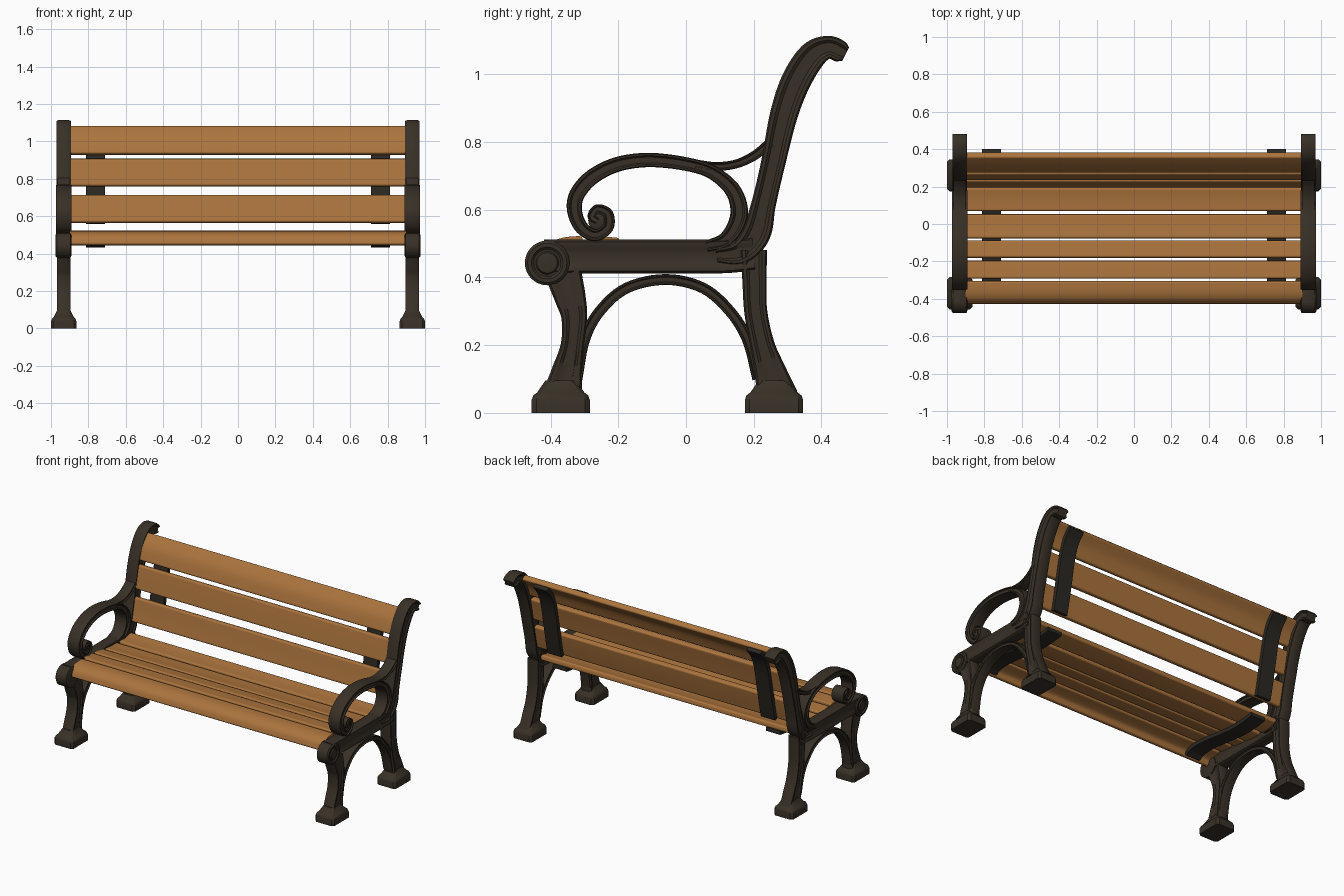
import bpy, bmesh, math
from mathutils import Vector

if "Cube" in bpy.data.objects:
    bpy.data.objects.remove(bpy.data.objects["Cube"])


def material(name, rgb):
    m = bpy.data.materials.new(name)
    m.diffuse_color = (*rgb, 1)
    m.use_nodes = True
    m.node_tree.nodes["Principled BSDF"].inputs["Base Color"].default_value = m.diffuse_color
    return m


IRON = material("dark bronze iron", (0.040, 0.030, 0.020))
STRAP = material("black strap", (0.024, 0.021, 0.016))
WOOD = material("warm wood", (0.41, 0.175, 0.047))
CX = 0.932  # centre of the right-hand frame


def finish(name, bm, mat, mirror=True):
    bmesh.ops.recalc_face_normals(bm, faces=bm.faces[:])
    me = bpy.data.meshes.new(name)
    bm.to_mesh(me)
    bm.free()
    me.materials.append(mat)
    ob = bpy.data.objects.new(name, me)
    bpy.context.collection.objects.link(ob)
    if mirror:
        ob.modifiers.new("mirror", 'MIRROR')
    return ob


def smooth_path(pts, steps=6):
    """Catmull-Rom through tuples of any size."""
    p = [Vector(q) for q in pts]
    p = [2 * p[0] - p[1]] + p + [2 * p[-1] - p[-2]]
    out = []
    for i in range(1, len(p) - 2):
        a, b, c, d = p[i - 1:i + 3]
        for s in range(steps):
            t = s / steps
            out.append(0.5 * (2 * b + (c - a) * t + (2 * a - 5 * b + 4 * c - d) * t * t
                              + (3 * b - a - 3 * c + d) * t ** 3))
    return out + [p[-2]]


def normals(path):
    res = []
    for i in range(len(path)):
        t = path[min(i + 1, len(path) - 1)] - path[max(i - 1, 0)]
        n = Vector((-t[1], t[0]))
        res.append(n.normalized())
    return res


# Cast-iron cross-section: raised rims with a sunken web on both faces
HALF = [(1, .7), (.86, 1), (.62, 1), (.4, .8), (-.4, .8), (-.62, 1), (-.86, 1), (-1, .7)]
SECTION = HALF + [(n, -x) for n, x in reversed(HALF)]


def casting(name, pts, thick):
    """Sweep the section along (y, z, half width) points."""
    path = smooth_path(pts)
    bm = bmesh.new()
    rings = []
    for p, n in zip(path, normals(path)):
        rings.append([bm.verts.new((CX + x * thick, p[0] + n.x * p[2] * k, p[1] + n.y * p[2] * k))
                      for k, x in SECTION])
    m = len(SECTION)
    for a, b in zip(rings, rings[1:]):
        for i in range(m):
            bm.faces.new((a[i], a[(i + 1) % m], b[(i + 1) % m], b[i]))
    bm.faces.new(rings[0])
    bm.faces.new(rings[-1])
    return finish(name, bm, IRON)


def lathe(name, y, z, profile, seg=32):
    """Revolve (x offset, radius) around an x-axis line."""
    bm = bmesh.new()
    rings = [[bm.verts.new((CX + dx, y + r * math.cos(math.tau * i / seg), z + r * math.sin(math.tau * i / seg)))
              for i in range(seg)] for dx, r in profile]
    for a, b in zip(rings, rings[1:]):
        for i in range(seg):
            j = (i + 1) % seg
            bm.faces.new((a[i], a[j], b[j], b[i]))
    bm.faces.new(rings[0])
    bm.faces.new(rings[-1])
    return finish(name, bm, IRON)


def plank(name, pts, half, x0, x1, mat, mirror=False, bevel=0.009):
    """Curved board: (y, z) centreline thickened and extruded along x."""
    path = smooth_path(pts, 5)
    ns = normals(path)
    outline = [p + n * half for p, n in zip(path, ns)]
    outline += [p - n * half for p, n in reversed(list(zip(path, ns)))]
    bm = bmesh.new()
    a = [bm.verts.new((x0, *p)) for p in outline]
    b = [bm.verts.new((x1, *p)) for p in outline]
    bm.faces.new(a)
    bm.faces.new(b)
    for i in range(len(a)):
        j = (i + 1) % len(a)
        bm.faces.new((a[i], a[j], b[j], b[i]))
    bmesh.ops.recalc_face_normals(bm, faces=bm.faces[:])
    long_edges = [e for e in bm.edges if e.calc_face_angle(0) > 0.8
                  and abs(e.verts[0].co.x - e.verts[1].co.x) > 0.01]
    bmesh.ops.bevel(bm, geom=long_edges, offset=bevel, segments=3, profile=0.5, affect='EDGES')
    return finish(name, bm, mat, mirror)


# Legs
casting("front_leg", [(-.365, .05, .06), (-.352, .12, .046), (-.336, .2, .034), (-.33, .28, .038),
                      (-.342, .34, .046), (-.365, .42, .055)], .037)
casting("rear_leg", [(.268, .05, .062), (.25, .12, .047), (.226, .2, .036), (.206, .3, .034),
                     (.202, .4, .036), (.2, .48, .04)], .037)

# Flared feet
for label, fy in (("front_foot", -.37), ("rear_foot", .26)):
    bm = bmesh.new()
    rings = []
    for z, hx, hy in ((0, .068, .086), (.038, .068, .086), (.052, .062, .081), (.06, .054, .07), (.095, .036, .046)):
        c = .014
        ring = [(hx, hy - c), (hx - c, hy), (c - hx, hy), (-hx, hy - c),
                (-hx, c - hy), (c - hx, -hy), (hx - c, -hy), (hx, c - hy)]
        rings.append([bm.verts.new((CX + x, fy + y, z)) for x, y in ring])
    for a, b in zip(rings, rings[1:]):
        for i in range(8):
            bm.faces.new((a[i], a[(i + 1) % 8], b[(i + 1) % 8], b[i]))
    bm.faces.new(rings[0])
    bm.faces.new(rings[-1])
    finish(label, bm, IRON)

# Arch between the legs
casting("leg_arch", [(-.322, .1, .016), (-.3, .215, .016), (-.255, .3, .016), (-.175, .369, .016),
                     (-.06, .394, .016), (.05, .369, .016), (.13, .3, .016), (.182, .215, .016),
                     (.212, .1, .016)], .032)

# Seat rail with round front knob
casting("seat_rail", [(-.42, .462, .05), (-.2, .462, .05), (0, .462, .05), (.12, .463, .05), (.2, .47, .048)], .037)
lathe("rail_knob", -.41, .443, [(-.043, .05), (-.036, .066), (.036, .066), (.043, .058), (.043, .047),
                                (.036, .04), (.036, .034), (.043, .03), (.045, .02)])

# Back post with curled top
casting("back_post", [(.09, .465, .02), (.16, .475, .036), (.207, .53, .043), (.23, .62, .036), (.258, .74, .036),
                      (.289, .88, .041), (.325, .98, .044), (.373, 1.055, .042), (.42, 1.08, .034),
                      (.455, 1.068, .032), (.472, 1.06, .022)], .038)

# Armrest loop ending in a scroll, with a branch to the post
casting("armrest", [(.06, .492, .016), (.12, .515, .022), (.156, .58, .026), (.143, .65, .024), (.09, .703, .021),
                    (.02, .731, .02), (-.1, .747, .021), (-.2, .735, .022), (-.277, .697, .023),
                    (-.322, .645, .023), (-.329, .595, .022), (-.308, .547, .02), (-.268, .525, .018),
                    (-.231, .548, .017), (-.231, .588, .016), (-.262, .602, .014), (-.279, .58, .012),
                    (-.262, .566, .01)], .041)
lathe("scroll_boss", -.257, .568, [(-.036, .022), (-.03, .032), (.03, .032), (.036, .022)], 20)
casting("armrest_branch", [(.25, .80, .014), (.205, .762, .014), (.15, .736, .013), (.09, .728, .013),
                           (.03, .736, .012)], .034)

# Seat slats, the front one rolling over the edge
SEAT = [[(-.413, .445), (-.397, .483), (-.36, .501), (-.305, .506)],
        [(-.292, .507), (-.245, .504), (-.197, .5)],
        [(-.18, .497), (-.135, .491), (-.09, .485)],
        [(-.077, .483), (-.01, .475), (.052, .472)],
        [(.07, .472), (.135, .476), (.195, .486)]]
for i, pts in enumerate(SEAT):
    plank(f"seat_slat_{i + 1}", pts, .017, -.9, .9, WOOD)

# Back slats following the lean of the posts
BACK = [[(.212, .565), (.229, .64), (.243, .712)],
        [(.252, .76), (.266, .83), (.282, .905)],
        [(.289, .93), (.32, 1.01), (.372, 1.073)]]
for i, pts in enumerate(BACK):
    plank(f"back_slat_{i + 1}", pts, .018, -.9, .9, WOOD)

# Straps under the seat and behind the back
plank("seat_strap", [(-.39, .45), (-.34, .473), (-.245, .476), (-.135, .463), (-.01, .448), (.1, .446), (.2, .458)],
      .013, .712, .812, STRAP, True, .004)
plank("back_strap", [(.24, .56), (.258, .64), (.282, .76), (.31, .9), (.344, .99), (.392, 1.05)],
      .013, .712, .812, STRAP, True, .004)

# Smooth shading with crisp edges
for ob in bpy.context.collection.objects:
    ob.select_set(True)
    bpy.context.view_layer.objects.active = ob
bpy.ops.object.shade_smooth_by_angle(angle=math.radians(38))
